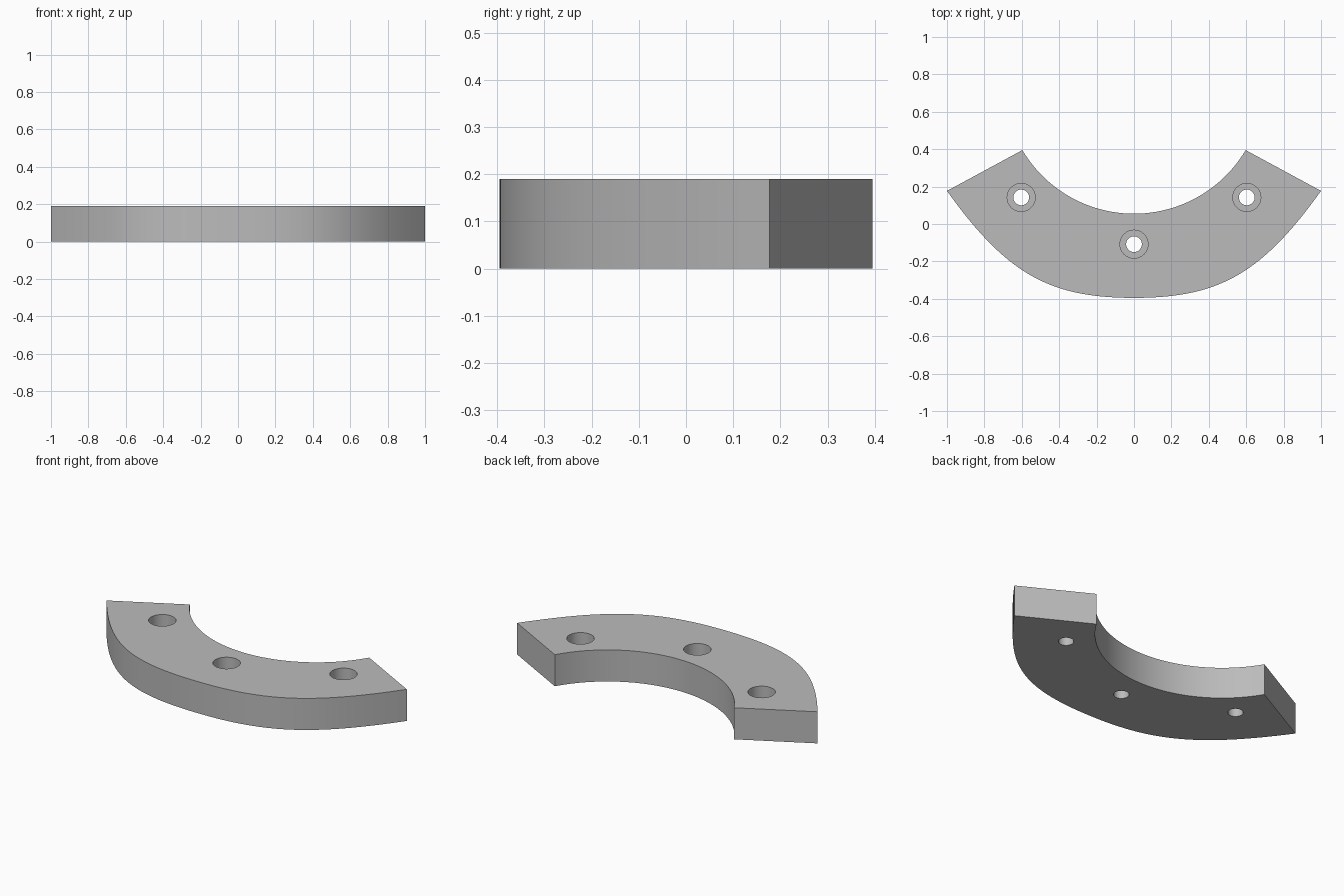
import bpy, bmesh, math
from mathutils import Vector, geometry

if "Cube" in bpy.data.objects:
    bpy.data.objects.remove(bpy.data.objects["Cube"])

HEIGHT = 0.19
BORE_DEPTH = 0.11

grey = bpy.data.materials.new("plain_grey")
grey.diffuse_color = (0.5, 0.5, 0.5, 1)
grey.use_nodes = True
grey.node_tree.nodes["Principled BSDF"].inputs["Base Color"].default_value = grey.diffuse_color


def cutter(name, x, y, radius, z0, z1):
    bpy.ops.mesh.primitive_cylinder_add(vertices=48, radius=radius, depth=z1 - z0,
                                        location=(x, y, (z0 + z1) / 2))
    ob = bpy.context.object
    ob.name = name
    ob.hide_render = True
    return ob


# Outer edge: one bezier half, mirrored
half = geometry.interpolate_bezier(Vector((1, 0.177)), Vector((0.68, -0.27)),
                                   Vector((0.45, -0.395)), Vector((0, -0.395)), 32)
outline = [(p.x, p.y) for p in half]
outline += [(-x, y) for x, y in reversed(outline[:-1])]

# Inner edge: circular arc from left tip to right tip
cy, radius = 0.749, 0.694
a = math.atan2(0.597, 0.354)
for i in range(49):
    t = -a + 2 * a * i / 48
    outline.append((radius * math.sin(t), cy - radius * math.cos(t)))

# Extruded curved plate
bm = bmesh.new()
face = bm.faces.new([bm.verts.new((x, y, 0)) for x, y in outline])
top = bmesh.ops.extrude_face_region(bm, geom=[face])["geom"]
bmesh.ops.translate(bm, vec=(0, 0, HEIGHT),
                    verts=[v for v in top if isinstance(v, bmesh.types.BMVert)])
bmesh.ops.recalc_face_normals(bm, faces=bm.faces)
mesh = bpy.data.meshes.new("curved_plate")
bm.to_mesh(mesh)
bm.free()
mesh.materials.append(grey)
plate = bpy.data.objects.new("curved_plate", mesh)
bpy.context.collection.objects.link(plate)

# Counterbored screw holes
cutters = []
for x, y in [(-0.603, 0.142), (0, -0.108), (0.603, 0.142)]:
    cutters.append(cutter("through_hole_cutter", x, y, 0.042, -0.1, HEIGHT + 0.1))
    cutters.append(cutter("counterbore_cutter", x, y, 0.075,
                          HEIGHT - BORE_DEPTH, HEIGHT + 0.1))

bpy.ops.object.select_all(action='DESELECT')
plate.select_set(True)
bpy.context.view_layer.objects.active = plate
for c in cutters:
    mod = plate.modifiers.new("hole", 'BOOLEAN')
    mod.operation = 'DIFFERENCE'
    mod.solver = 'EXACT'
    mod.object = c
    bpy.ops.object.modifier_apply(modifier=mod.name)
for c in cutters:
    bpy.data.objects.remove(c, do_unlink=True)

bpy.ops.object.shade_smooth_by_angle(angle=math.radians(30))
